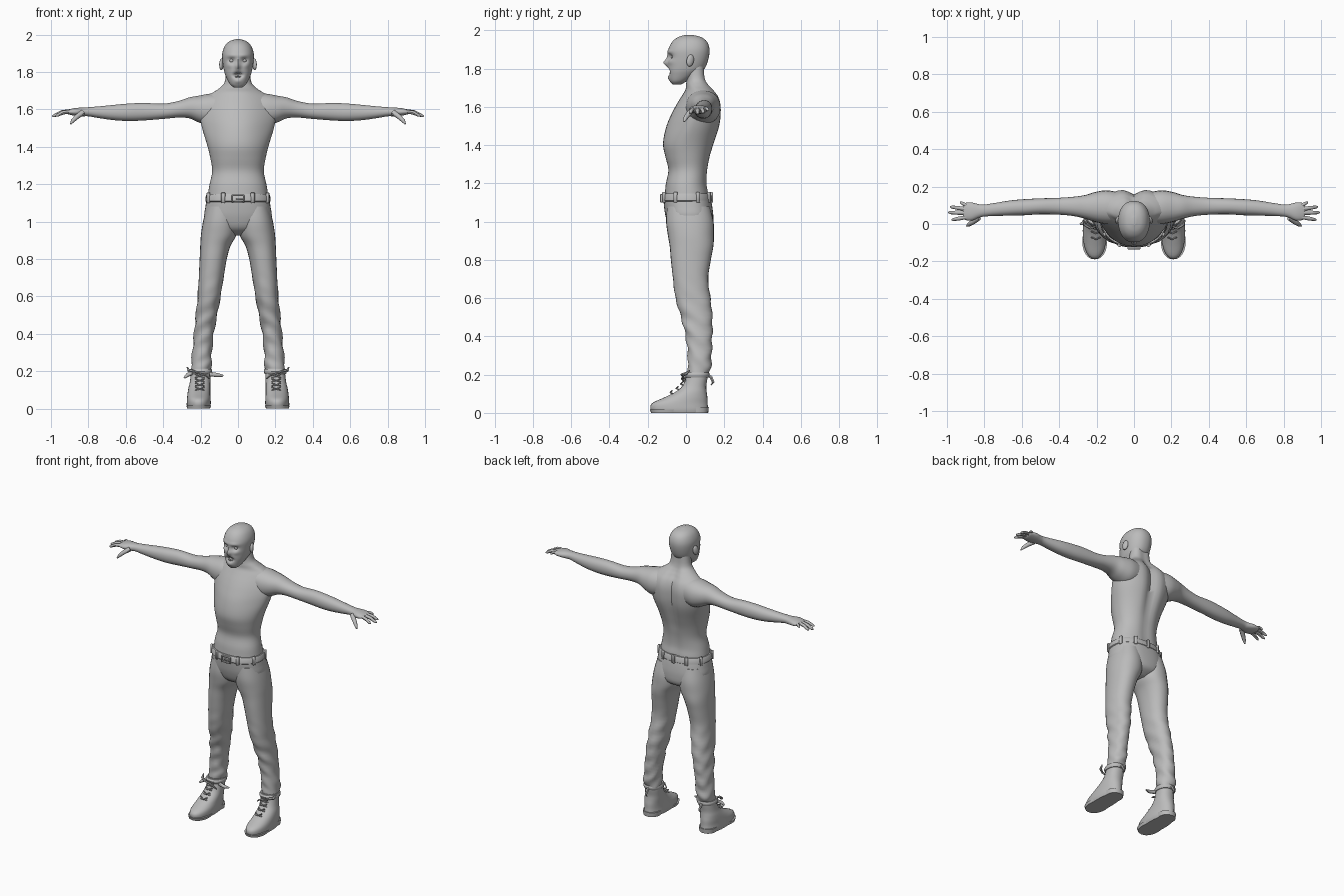
import bpy, bmesh, math
from mathutils import Vector

grey = bpy.data.materials.new("plain grey")
grey.diffuse_color = (0.5, 0.5, 0.5, 1)


def finish(bm, name):
    bmesh.ops.recalc_face_normals(bm, faces=bm.faces[:])
    me = bpy.data.meshes.new(name)
    bm.to_mesh(me)
    bm.free()
    me.materials.append(grey)
    ob = bpy.data.objects.new(name, me)
    bpy.context.collection.objects.link(ob)
    return ob


def skin_rings(bm, rings):
    loops = [[bm.verts.new(p) for p in ring] for ring in rings]
    n = len(loops[0])
    for a, b in zip(loops, loops[1:]):
        for i in range(n):
            j = (i + 1) % n
            bm.faces.new((a[i], a[j], b[j], b[i]))
    bm.faces.new(loops[0][::-1])
    bm.faces.new(loops[-1])


def smooth_steps(secs, steps):
    """Catmull-Rom interpolation through section tuples."""
    out = []
    for i in range(len(secs) - 1):
        p0, p1, p2 = secs[max(i - 1, 0)], secs[i], secs[i + 1]
        p3 = secs[min(i + 2, len(secs) - 1)]
        for k in range(steps):
            t = k / steps
            out.append([0.5 * (2 * b + (c - a) * t + (2 * a - 5 * b + 4 * c - d) * t * t
                               + (3 * b - a - 3 * c + d) * t ** 3)
                        for a, b, c, d in zip(p0, p1, p2, p3)])
    return out + [list(secs[-1])]


def loft(name, secs, axis="z", n=24, steps=4, power=2.2, side=1, deform=None):
    """Sections: (position, min u, max u, min v, max v)."""
    rings = []
    for t, u0, u1, v0, v1 in smooth_steps(secs, steps):
        ring = []
        for i in range(n):
            a = 2 * math.pi * i / n
            c, s = math.cos(a), math.sin(a)
            u = (u0 + u1) / 2 + (u1 - u0) / 2 * math.copysign(abs(c) ** (2 / power), c)
            v = (v0 + v1) / 2 + (v1 - v0) / 2 * math.copysign(abs(s) ** (2 / power), s)
            p = Vector((u, v, t)) if axis == "z" else Vector((t, u, v))
            if deform:
                p = deform(p, s)
            p.x *= side
            ring.append(p)
        rings.append(ring)
    bm = bmesh.new()
    skin_rings(bm, rings)
    return finish(bm, name)


def tube(name, pts, radii, side=1, n=8):
    pts = [Vector(p) for p in pts]
    rings = []
    for i, p in enumerate(pts):
        d = (pts[min(i + 1, len(pts) - 1)] - pts[max(i - 1, 0)]).normalized()
        q = d.to_track_quat("Z", "Y")
        ring = [p + q @ Vector((math.cos(2 * math.pi * k / n), math.sin(2 * math.pi * k / n), 0)) * radii[i]
                for k in range(n)]
        rings.append([Vector((v.x * side, v.y, v.z)) for v in ring])
    bm = bmesh.new()
    skin_rings(bm, rings)
    return finish(bm, name)


def block(name, loc, size, turn=0):
    bm = bmesh.new()
    bmesh.ops.create_cube(bm, size=1)
    bmesh.ops.scale(bm, vec=size, verts=bm.verts[:])
    bmesh.ops.bevel(bm, geom=bm.edges[:], offset=min(size) * 0.2, segments=1, affect="EDGES")
    ob = finish(bm, name)
    ob.location, ob.rotation_euler = loc, (0, 0, turn)
    return ob


def ball(name, loc, size):
    bm = bmesh.new()
    bmesh.ops.create_uvsphere(bm, u_segments=14, v_segments=10, radius=1)
    bmesh.ops.scale(bm, vec=size, verts=bm.verts[:])
    ob = finish(bm, name)
    ob.location = loc
    return ob


def bump(x, z, x0, z0, sx, sz):
    return math.exp(-((x - x0) / sx) ** 2 - ((z - z0) / sz) ** 2)


# Torso with neck: spine groove at the back, chest swept back to the shoulders
def torso_shape(p, s):
    up = min(max((p.z - 1.3) / 0.2, 0), 1) * min(max((1.74 - p.z) / 0.06, 0), 1)
    if s > 0:
        p.y -= 0.03 * s * math.exp(-(p.x / 0.035) ** 2) * (0.3 + 0.7 * up)
    else:
        p.y += -s * up * 1.6 * p.x * p.x
    return p


torso = [(z, -w, w, a, b) for z, w, a, b in (
    (1.10, .165, -.115, .125), (1.15, .16, -.11, .12), (1.2, .152, -.105, .112),
    (1.27, .138, -.092, .116), (1.34, .148, -.108, .13), (1.41, .165, -.12, .152),
    (1.5, .192, -.102, .18), (1.57, .205, -.072, .187), (1.62, .2, -.045, .184),
    (1.66, .178, -.02, .17), (1.69, .135, -.003, .147), (1.715, .098, .0, .125),
    (1.75, .07, .003, .105), (1.83, .062, .0, .1))]
loft("torso", torso, n=48, deform=torso_shape)


# Head: sockets, nose, brow and open mouth pressed into the front
def face_shape(p, s):
    if s < 0:
        f = min(1, -s * 1.6)
        ax = abs(p.x)
        p.y += f * (0.016 * bump(ax, p.z, .034, 1.862, .017, .014)
                    - 0.02 * bump(p.x, p.z, 0, 1.83, .013, .016)
                    - 0.008 * bump(p.x, p.z, 0, 1.85, .009, .025)
                    - 0.006 * bump(ax, p.z, .03, 1.888, .03, .01)
                    - 0.006 * bump(ax, p.z, .045, 1.835, .018, .014)
                    + 0.03 * bump(p.x, p.z, 0, 1.784, .022, .013)
                    - 0.006 * bump(p.x, p.z, 0, 1.75, .02, .012))
    return p


head = [(z, -w, w, a, b) for z, w, a, b in (
    (1.717, .022, -.07, -.025), (1.735, .043, -.084, .005), (1.77, .062, -.093, .06),
    (1.80, .073, -.096, .097), (1.85, .082, -.093, .117), (1.90, .084, -.092, .123),
    (1.94, .07, -.072, .11), (1.964, .046, -.042, .08), (1.976, .012, -.005, .035))]
loft("head", head, n=56, steps=7, deform=face_shape)
for s in (-1, 1):
    ball("ear", (s * .088, .022, 1.842), (.011, .02, .032)).rotation_euler = (-.2, 0, s * .35)
    ball("eye", (s * .033, -.066, 1.861), (.013, .013, .011))
for k in range(-2, 3):
    for z in (1.793, 1.775):
        block("tooth", (k * .007, -.083 + abs(k) * .002, z), (.006, .008, .008))

# Trouser seat
loft("trouser_seat", [(z, -w, w, a, b) for z, w, a, b in (
    (.925, .05, -.02, .08), (.96, .13, -.08, .135), (1.02, .178, -.105, .143),
    (1.08, .174, -.115, .137), (1.125, .166, -.118, .128))], n=40, power=2.4)


# Trouser leg creases, strongest near the shin and knee
def creases(p, s):
    k = 0.004 * min(max((.75 - p.z) / .3, 0), 1)
    p.y += k * math.sin(p.z * 75 + p.x * 40)
    p.x += k * math.sin(p.z * 60 + p.y * 45)
    return p


leg = ((1.08, .012, .168, -.1, .125), (1.0, .002, .187, -.104, .144), (.93, .008, .198, -.095, .146),
       (.87, .04, .202, -.085, .143), (.8, .06, .205, -.079, .13), (.7, .077, .21, -.068, .116),
       (.6, .093, .216, -.055, .128), (.5, .112, .225, -.026, .138), (.4, .13, .235, -.002, .137),
       (.3, .14, .244, .01, .134), (.24, .143, .251, .008, .13), (.2, .146, .248, .014, .12))
arm = ((.08, .0, .17, 1.52, 1.685), (.15, .0, .18, 1.51, 1.685), (.21, .012, .17, 1.53, 1.674),
       (.26, .028, .155, 1.552, 1.665), (.32, .042, .146, 1.556, 1.645), (.4, .05, .14, 1.549, 1.631),
       (.5, .052, .137, 1.541, 1.635), (.58, .047, .133, 1.538, 1.632), (.66, .045, .126, 1.542, 1.625),
       (.74, .043, .113, 1.553, 1.617), (.8, .04, .104, 1.563, 1.612), (.83, .033, .106, 1.563, 1.61),
       (.87, .018, .115, 1.566, 1.608), (.905, .023, .112, 1.573, 1.6), (.915, .035, .102, 1.58, 1.594))
boot = ((.0, .152, .27, -.172, .11), (.02, .146, .274, -.186, .115), (.05, .146, .273, -.178, .113),
        (.08, .148, .27, -.115, .112), (.11, .148, .265, -.055, .108), (.14, .148, .258, -.02, .106),
        (.18, .147, .253, -.002, .112), (.215, .148, .25, .003, .116))
# Finger base, tip and radius
fingers = (((.895, .099, 1.59), (.93, .117, 1.582), .009), ((.9, .08, 1.591), (.983, .092, 1.568), .0105),
           ((.9, .06, 1.59), (.993, .061, 1.563), .011), ((.895, .037, 1.589), (.975, .022, 1.566), .0105))

for s in (-1, 1):
    loft("trouser_leg", leg, side=s, n=28, steps=5, deform=creases)
    loft("arm", arm, axis="x", side=s, n=22, steps=4)
    # Hand
    for a, b, r in fingers:
        m = Vector(a).lerp(Vector(b), .5) + Vector((0, 0, .006))
        tube("finger", (a, m, Vector(a).lerp(Vector(b), .9), b), (r, r, r * .75, r * .3), s)
    tube("thumb", ((.83, .035, 1.583), (.86, .012, 1.562), (.883, -.003, 1.54), (.895, -.011, 1.522)),
         (.016, .014, .011, .004), s)
    # Boot, with sole, heel and rolled collar
    loft("boot", boot, side=s, n=28, steps=4)
    loft("boot_sole", ((0, .15, .272, -.183, -.01), (.018, .144, .276, -.189, .0)), side=s, steps=1)
    loft("boot_heel", ((0, .156, .262, .0, .116), (.03, .153, .265, -.005, .119)), side=s, steps=1)
    loft("boot_collar", ((.185, .143, .257, -.005, .118), (.2, .138, .262, -.012, .124),
                         (.212, .142, .257, -.004, .12)), side=s, steps=2)
    # Laces crossing the instep and loose loops at the ankle
    for z, y in ((.1, -.078), (.122, -.047), (.145, -.024), (.168, -.012)):
        for d in (-1, 1):
            tube("lace", ((.204 - d * .024, y + .008, z), (.204, y - .004, z + .006),
                          (.204 + d * .024, y + .006, z + .016)), (.004,) * 3, s, 6)
    tube("lace_loop", ((.2, -.014, .185), (.235, -.022, .2), (.265, -.002, .205), (.272, .02, .222)),
         (.005, .007, .009, .003), s, 6)
    tube("lace_end", ((.2, -.012, .185), (.175, -.022, .18), (.15, -.01, .16)), (.005, .006, .003), s, 6)
    tube("boot_pull_tab", ((.2, .112, .2), (.2, .132, .185), (.2, .142, .16), (.2, .132, .145)),
         (.009, .009, .008, .004), s, 6)
# Extra loose strap ends on the left-hand boot
for pts in (((-.25, .02, .19), (-.27, .005, .18), (-.287, .0, .165)),
            ((-.15, .02, .185), (-.11, .01, .18), (-.08, .02, .176))):
    tube("loose_strap", pts, (.012, .011, .005))


# Belt, loops and buckle
loft("belt", ((1.105, -.17, .17, -.121, .13), (1.11, -.175, .175, -.126, .135),
              (1.14, -.172, .172, -.123, .132), (1.147, -.167, .167, -.118, .127)), n=40, steps=1)
for deg in (25, 62, 118, 155, 205, 245, 295, 335, 90):
    a = math.radians(deg)
    c, s = math.cos(a), math.sin(a)
    loc = (.173 * math.copysign(abs(c) ** .91, c), .004 + .13 * math.copysign(abs(s) ** .91, s), 1.127)
    block("belt_loop", loc, (.014, .02, .056), a)
for x in (-.03, .03):
    block("buckle_side", (x, -.129, 1.122), (.008, .012, .042))
for z in (1.104, 1.14):
    block("buckle_bar", (0, -.129, z), (.066, .012, .008))
block("buckle_pin", (.01, -.131, 1.122), (.04, .01, .006))

# Smooth shading that keeps hard edges
bpy.ops.object.select_all(action="SELECT")
bpy.context.view_layer.objects.active = bpy.context.selected_objects[0]
bpy.ops.object.shade_smooth_by_angle(angle=math.radians(45))
